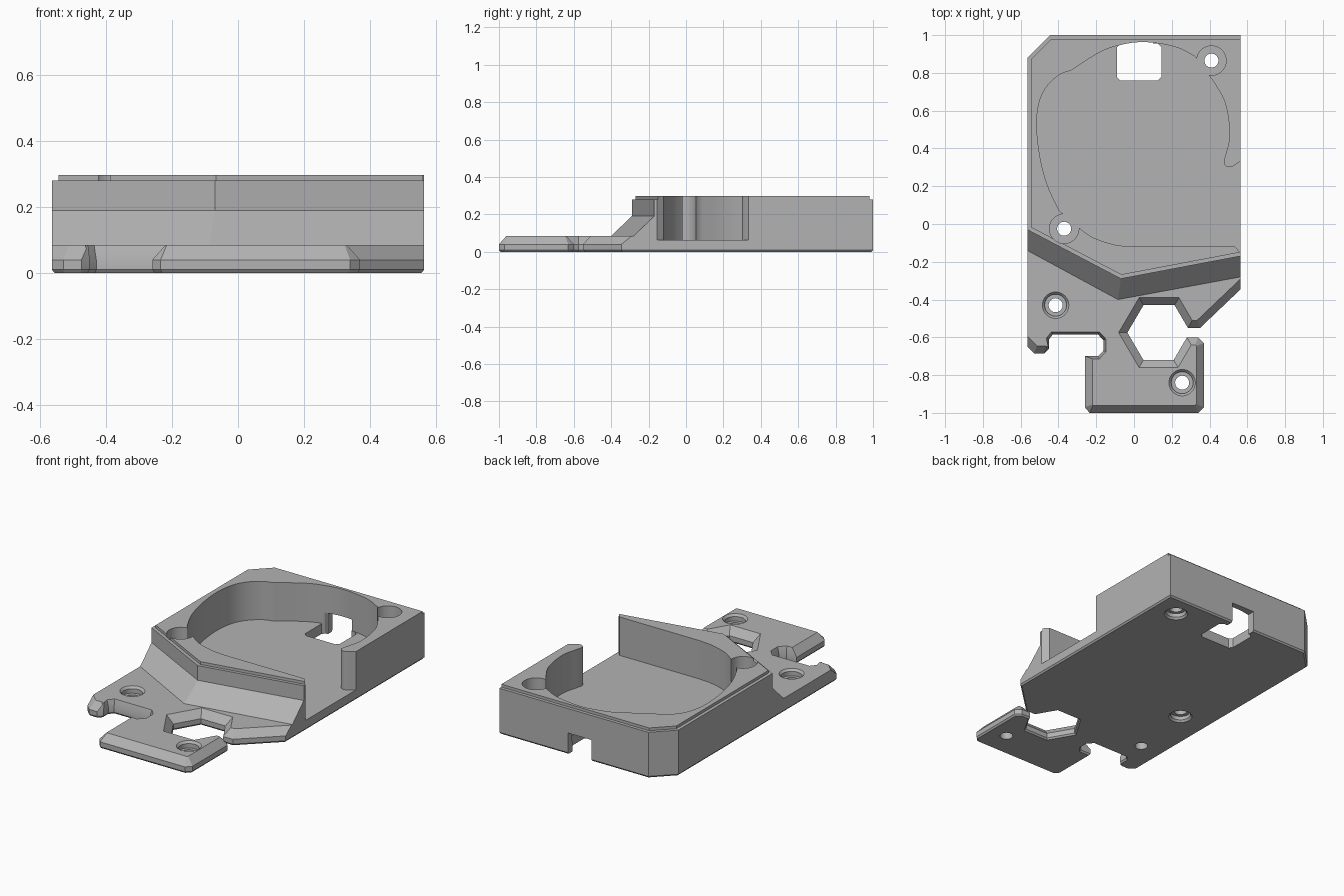
import bpy, bmesh, math
from mathutils import Vector
from mathutils.geometry import intersect_line_line_2d, interpolate_bezier

cube = bpy.data.objects.get("Cube")
if cube:
    bpy.data.objects.remove(cube)

grey = bpy.data.materials.new("plain grey")
grey.use_nodes = True
COLOUR = (0.45, 0.45, 0.45, 1)
grey.diffuse_color = COLOUR
grey.node_tree.nodes["Principled BSDF"].inputs["Base Color"].default_value = COLOUR


def inset(points, widths):
    """Move each edge of a counterclockwise outline inward by its own width."""
    lines = []
    for i, p in enumerate(points):
        a, b = Vector(p), Vector(points[(i + 1) % len(points)])
        d = (b - a).normalized()
        shift = Vector((-d.y, d.x)) * widths[i]
        lines.append((a + shift, d))
    result = []
    for i in range(len(points)):
        (a, d), (b, e) = lines[i - 1], lines[i]
        cross = d.x * e.y - d.y * e.x
        t = ((b - a).x * e.y - (b - a).y * e.x) / cross
        result.append(a + d * t)
    return result


def loft(name, loops):
    """Solid through matching outlines, given as (outline, height)."""
    bm = bmesh.new()
    rings = [[bm.verts.new((p[0], p[1], z)) for p in pts] for pts, z in loops]
    bm.faces.new(rings[0])
    bm.faces.new(rings[-1])
    n = len(rings[0])
    for low, high in zip(rings, rings[1:]):
        for i in range(n):
            j = (i + 1) % n
            bm.faces.new((low[i], low[j], high[j], high[i]))
    bmesh.ops.recalc_face_normals(bm, faces=bm.faces)
    mesh = bpy.data.meshes.new(name)
    bm.to_mesh(mesh)
    bm.free()
    obj = bpy.data.objects.new(name, mesh)
    mesh.materials.append(grey)
    bpy.context.collection.objects.link(obj)
    return obj


def circle(x, y, r, n=40):
    return [(x + r * math.cos(math.tau * i / n), y + r * math.sin(math.tau * i / n))
            for i in range(n)]


def disc(name, x, y, profile):
    return loft(name, [(circle(x, y, r), z) for r, z in profile])


def prism(name, points, low, high):
    return loft(name, [(points, low), (points, high)])


def smooth_run(points, steps=6):
    """Smooth path through the points."""
    pts = [Vector(p) for p in points]
    path = []
    for i in range(len(pts) - 1):
        a, b = pts[i], pts[i + 1]
        ta = (b - pts[max(i - 1, 0)]) / 6
        tb = (pts[min(i + 2, len(pts) - 1)] - a) / 6
        path += [Vector(p[:2]) for p in interpolate_bezier(a, a + ta, b - tb, b, steps)[:-1]]
    return path + [pts[-1]]


def combine(target, other, operation):
    mod = target.modifiers.new("join", "BOOLEAN")
    mod.operation, mod.solver, mod.object = operation, "EXACT", other
    bpy.context.view_layer.update()
    graph = bpy.context.evaluated_depsgraph_get()
    mesh = bpy.data.meshes.new_from_object(target.evaluated_get(graph))
    target.modifiers.clear()
    target.data = mesh
    bpy.data.objects.remove(other)


# Base plate outline: point, then top bevel width of the edge that starts there
W, B, S = 0.565, 0.04, 0.014
outline = [
    (-W, 0.88, 0), (-W, -0.65, B), (-0.53, -0.685, B), (-0.475, -0.685, S),
    (-0.45, -0.66, S), (-0.45, -0.61, S), (-0.43, -0.585, S), (-0.19, -0.585, S),
    (-0.162, -0.615, S), (-0.162, -0.67, S), (-0.19, -0.7, S), (-0.26, -0.7, B),
    (-0.26, -0.97, B), (-0.235, -1, B), (0.34, -1, B), (0.37, -0.97, B),
    (0.37, -0.63, B), (0.34, -0.6, B), (0.28, -0.6, B), (0.21, -0.72, B),
    (0.05, -0.72, B), (-0.035, -0.575, B), (0.05, -0.43, B), (0.215, -0.43, B),
    (0.285, -0.55, B), (0.35, -0.55, B), (W, -0.345, 0), (W, 1, 0), (-0.445, 1, 0)]
plan = [p[:2] for p in outline]
body = loft("sensor_housing", [
    (inset(plan, [0.008] * len(plan)), 0), (plan, 0.01), (plan, 0.04),
    (inset(plan, [p[2] for p in outline]), 0.085)])

# Sloped front, upright walls and stepped rim
back = [(W, 1), (-0.445, 1), (-W, 0.88)]
foot = [(-W, -0.14), (-0.085, -0.4), (W, -0.28)] + back
wall = [(-W, -0.03), (-0.07, -0.29), (W, -0.17)] + back
rim = inset(wall, [0.02, 0.02, 0, 0.02, 0.02, 0.02])
upper = loft("upper", [(foot, 0.085), (wall, 0.19), (wall, 0.28), (rim, 0.28), (rim, 0.297)])
combine(body, upper, "UNION")

# Open cavity with an irregular curved wall
FLOOR, TOP = 0.062, 0.5
right_run = [(W, 0.333), (0.515, 0.302), (0.485, 0.308), (0.477, 0.335), (0.505, 0.45),
             (0.5, 0.555), (0.475, 0.66), (0.42, 0.755)]
back_run = [(0.325, 0.885), (0.24, 0.93), (0.135, 0.955), (0.03, 0.963), (-0.075, 0.947),
            (-0.18, 0.91), (-0.33, 0.815)]
left_run = [(-0.335, 0.812), (-0.395, 0.79), (-0.46, 0.73), (-0.5, 0.65), (-0.515, 0.53),
            (-0.5, 0.37), (-0.46, 0.21), (-0.395, 0.07)]
front_run = [(-0.275, -0.033), (-0.21, -0.075), (-0.1, -0.11), (0, -0.12)]
cavity = []
for run in (right_run, back_run, left_run, front_run):
    cavity += smooth_run(run)
cavity += [(0.535, -0.12), (W, -0.155), (0.7, -0.155), (0.7, 0.333)]
cutters = [prism("cavity", cavity, FLOOR, TOP)]

# Screw lobes with through holes and recesses underneath
for x, y in ((0.41, 0.865), (-0.37, -0.025)):
    cutters.append(disc("lobe", x, y, [(0.078, FLOOR), (0.078, TOP)]))
    cutters.append(disc("screw_hole", x, y, [
        (0.068, -0.05), (0.068, 0), (0.058, 0.012), (0.058, 0.035), (0.037, 0.035), (0.037, 0.2)]))

# Recessed holes in the mounting plate
for x, y in ((-0.415, -0.43), (0.255, -0.84)):
    cutters.append(disc("mount_hole", x, y, [
        (0.037, -0.1), (0.037, 0.045), (0.058, 0.045), (0.058, 0.072), (0.07, 0.085), (0.07, 0.1)]))

# Cable window in the floor and slot in the back wall
c = 0.018
window = [(-0.09 + c, 0.76), (0.145 - c, 0.76), (0.145, 0.76 + c), (0.145, 0.955 - c),
          (0.145 - c, 0.955), (-0.09 + c, 0.955), (-0.09, 0.955 - c), (-0.09, 0.76 + c)]
cutters.append(prism("window", window, -0.1, 0.13))
slot = [(-0.06, 0.9), (0.1, 0.9), (0.1, 1.1), (-0.06, 1.1)]
cutters.append(prism("slot", slot, -0.1, 0.13))

for cutter in cutters:
    combine(body, cutter, "DIFFERENCE")

body.data.materials.clear()
body.data.materials.append(grey)
bpy.ops.object.select_all(action="DESELECT")
body.select_set(True)
bpy.context.view_layer.objects.active = body
bpy.ops.object.shade_smooth_by_angle(angle=math.radians(25))
